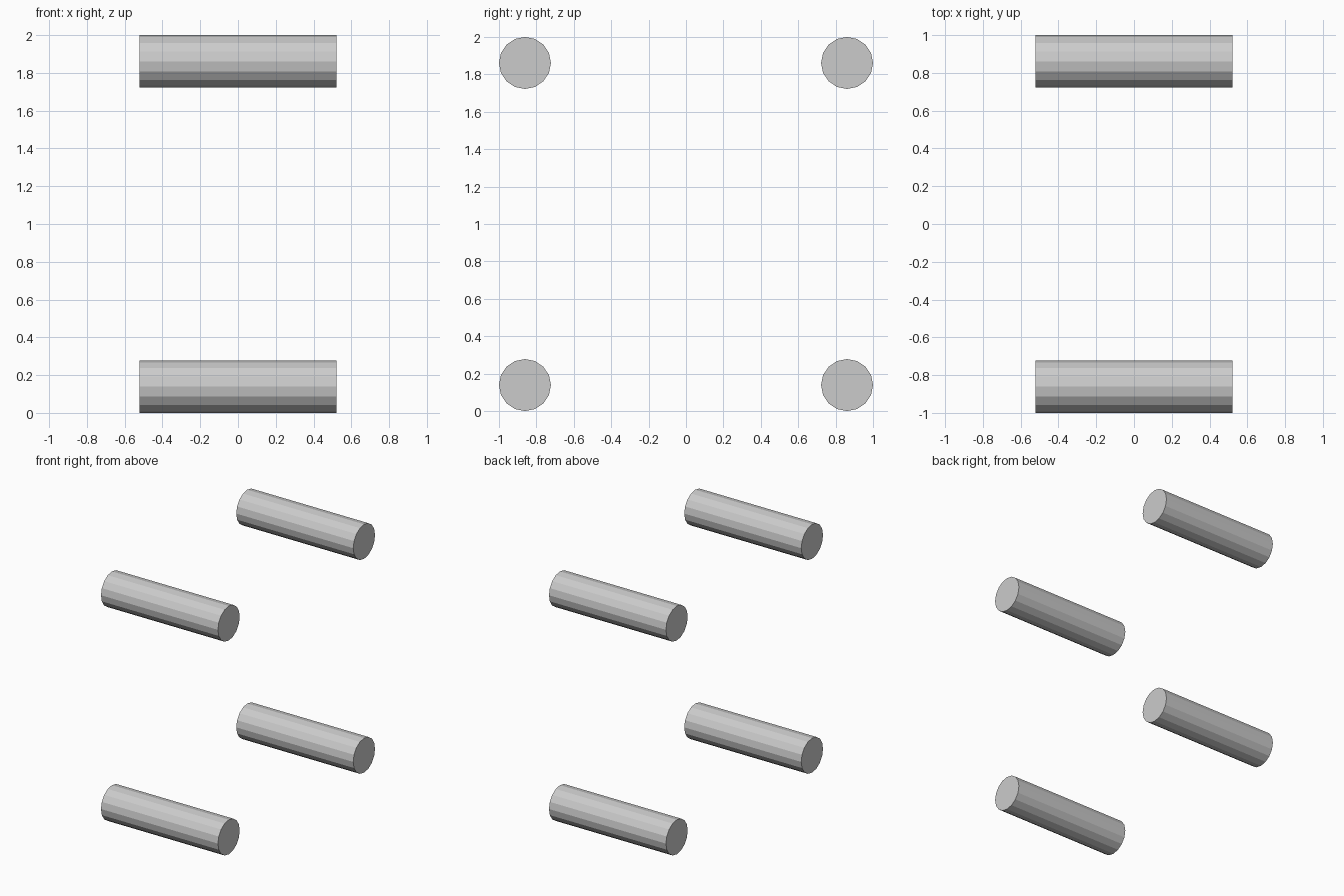
import bpy
import math

if "Cube" in bpy.data.objects:
    bpy.data.objects.remove(bpy.data.objects["Cube"])

RADIUS = 0.139
LENGTH = 1.042
OFFSET = 1.0 - RADIUS  # rod axis distance from the model's centre


def rod(name, y, z):
    """Flat-faced 16-sided rod lying along x."""
    bpy.ops.mesh.primitive_cylinder_add(
        vertices=16, radius=RADIUS, depth=LENGTH,
        location=(0, y, z), rotation=(0, math.pi / 2, 0))
    bpy.context.object.name = name


# Four parallel rods at the corners of a square
for side, y in (("front", -OFFSET), ("back", OFFSET)):
    for level, z in (("lower", 1 - OFFSET), ("upper", 1 + OFFSET)):
        rod(f"{level}_{side}_rod", y, z)
